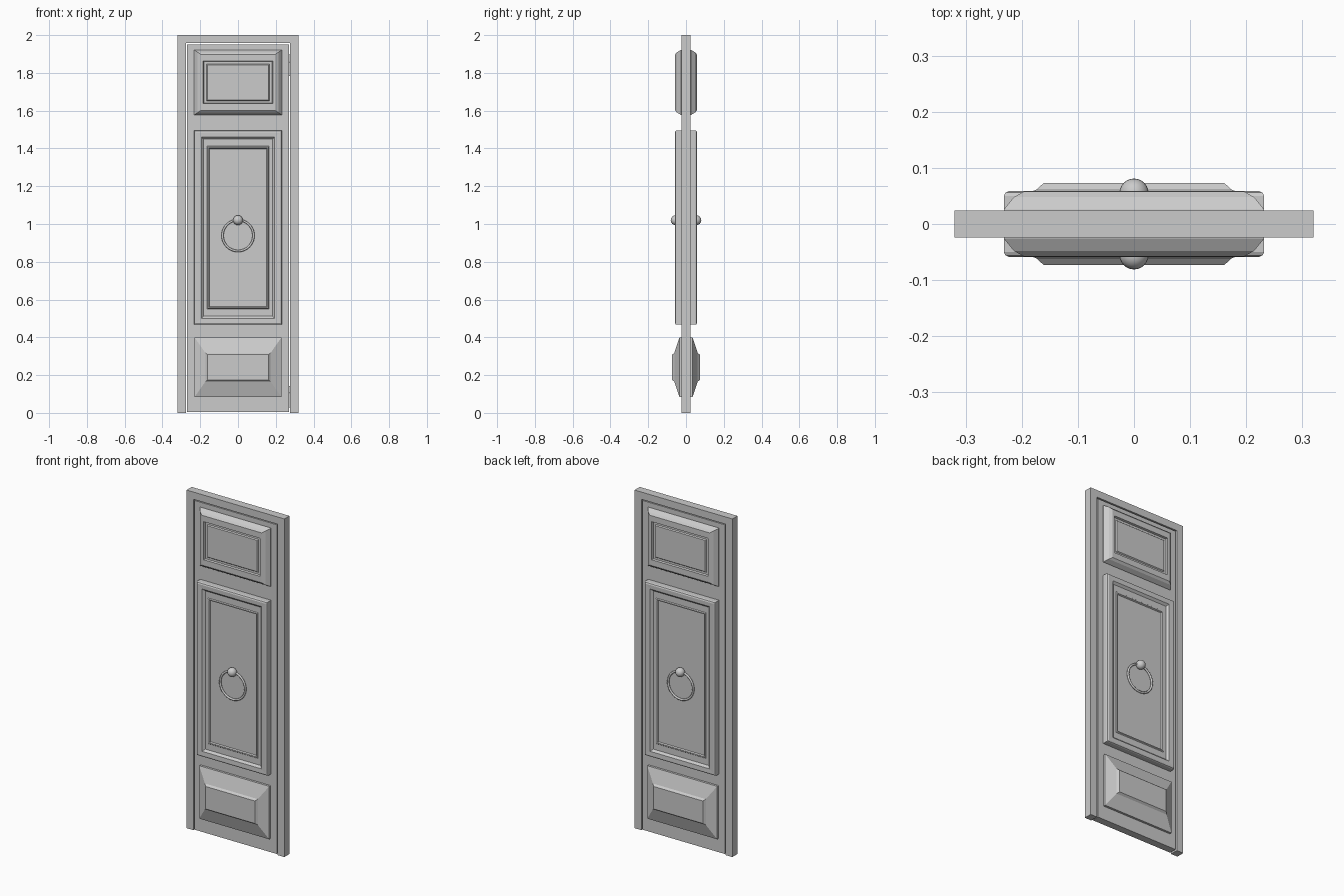
import bpy, bmesh, math

if "Cube" in bpy.data.objects:
    bpy.data.objects.remove(bpy.data.objects["Cube"])


def finish(name, bm, mirror=False, smooth=False):
    me = bpy.data.meshes.new(name)
    bmesh.ops.recalc_face_normals(bm, faces=bm.faces)
    bm.to_mesh(me)
    bm.free()
    ob = bpy.data.objects.new(name, me)
    bpy.context.collection.objects.link(ob)
    if mirror:
        m = ob.modifiers.new("both_sides", 'MIRROR')
        m.use_axis = (False, True, False)
    if smooth:
        for p in me.polygons:
            p.use_smooth = True
    return ob


def slab(name, outline, half_depth):
    """Extrude an x/z outline symmetrically in y."""
    bm = bmesh.new()
    face = bm.faces.new([bm.verts.new((x, -half_depth, z)) for x, z in outline])
    ext = bmesh.ops.extrude_face_region(bm, geom=[face])
    verts = [v for v in ext["geom"] if isinstance(v, bmesh.types.BMVert)]
    bmesh.ops.translate(bm, verts=verts, vec=(0, 2 * half_depth, 0))
    return finish(name, bm)


def panel(name, hx, z0, z1, steps):
    """Rectangular panel: steps are (x inset, z inset, height from y = 0)."""
    bm = bmesh.new()
    prev = None
    for dx, dz, h in steps:
        x, a, b = hx - dx, z0 + dz, z1 - dz
        loop = [bm.verts.new(c) for c in
                ((-x, -h, a), (x, -h, a), (x, -h, b), (-x, -h, b))]
        if prev:
            for i in range(4):
                j = (i + 1) % 4
                bm.faces.new((prev[i], prev[j], loop[j], loop[i]))
        prev = loop
    bm.faces.new(prev)
    return finish(name, bm, mirror=True)


# Door frame (jambs and head) and door leaf
slab("door_frame", [(-0.32, 0), (-0.276, 0), (-0.276, 1.957), (0.276, 1.957),
                    (0.276, 0), (0.32, 0), (0.32, 2), (-0.32, 2)], 0.024)
slab("door_leaf", [(-0.269, 0.004), (0.269, 0.004), (0.269, 1.951), (-0.269, 1.951)], 0.022)

# Top panel: wide sloped edge with a recessed field
panel("top_panel", 0.232, 1.577, 1.922,
      [(0, 0, 0), (0, 0, 0.026), (0.018, 0.013, 0.048), (0.036, 0.025, 0.058),
       (0.048, 0.06, 0.058), (0.051, 0.063, 0.047), (0.066, 0.075, 0.047),
       (0.07, 0.08, 0.053)])

# Middle panel: raised moulding, recessed band and grooved field
panel("middle_panel", 0.232, 0.467, 1.495,
      [(0, 0, 0), (0, 0, 0.05), (0.003, 0.003, 0.056), (0.01, 0.01, 0.059),
       (0.038, 0.034, 0.058), (0.05, 0.046, 0.046), (0.068, 0.083, 0.046),
       (0.072, 0.087, 0.051), (0.078, 0.093, 0.051), (0.082, 0.097, 0.043)])

# Bottom panel: pyramid-like raised field
panel("bottom_panel", 0.229, 0.085, 0.398,
      [(0, 0, 0), (0, 0, 0.035), (0.056, 0.08, 0.062), (0.068, 0.09, 0.073)])

# Knob on both faces
bm = bmesh.new()
bmesh.ops.create_uvsphere(bm, u_segments=24, v_segments=12, radius=0.026)
bmesh.ops.translate(bm, verts=bm.verts, vec=(0, -0.055, 1.02))
finish("ring_knob", bm, mirror=True, smooth=True)

# Pull ring on both faces
bm = bmesh.new()
N, M, R, r = 40, 10, 0.082, 0.006
grid = [[bm.verts.new(((R + r * math.cos(t)) * math.cos(a), -0.049 + r * math.sin(t),
                       0.939 + (R + r * math.cos(t)) * math.sin(a)))
         for t in (2 * math.pi * k / M for k in range(M))]
        for a in (2 * math.pi * k / N for k in range(N))]
for i in range(N):
    for j in range(M):
        bm.faces.new((grid[i][j], grid[(i + 1) % N][j],
                      grid[(i + 1) % N][(j + 1) % M], grid[i][(j + 1) % M]))
finish("pull_ring", bm, mirror=True, smooth=True)

# Hinge knuckles in the gap on the right
for label, zc in (("upper", 1.84), ("lower", 0.085)):
    bm = bmesh.new()
    for k in (-1, 0, 1):
        new = bmesh.ops.create_cone(bm, cap_ends=True, segments=12, radius1=0.006,
                                    radius2=0.006, depth=0.037)["verts"]
        bmesh.ops.translate(bm, verts=new, vec=(0.2725, 0, zc + k * 0.039))
    finish(label + "_hinge", bm)
